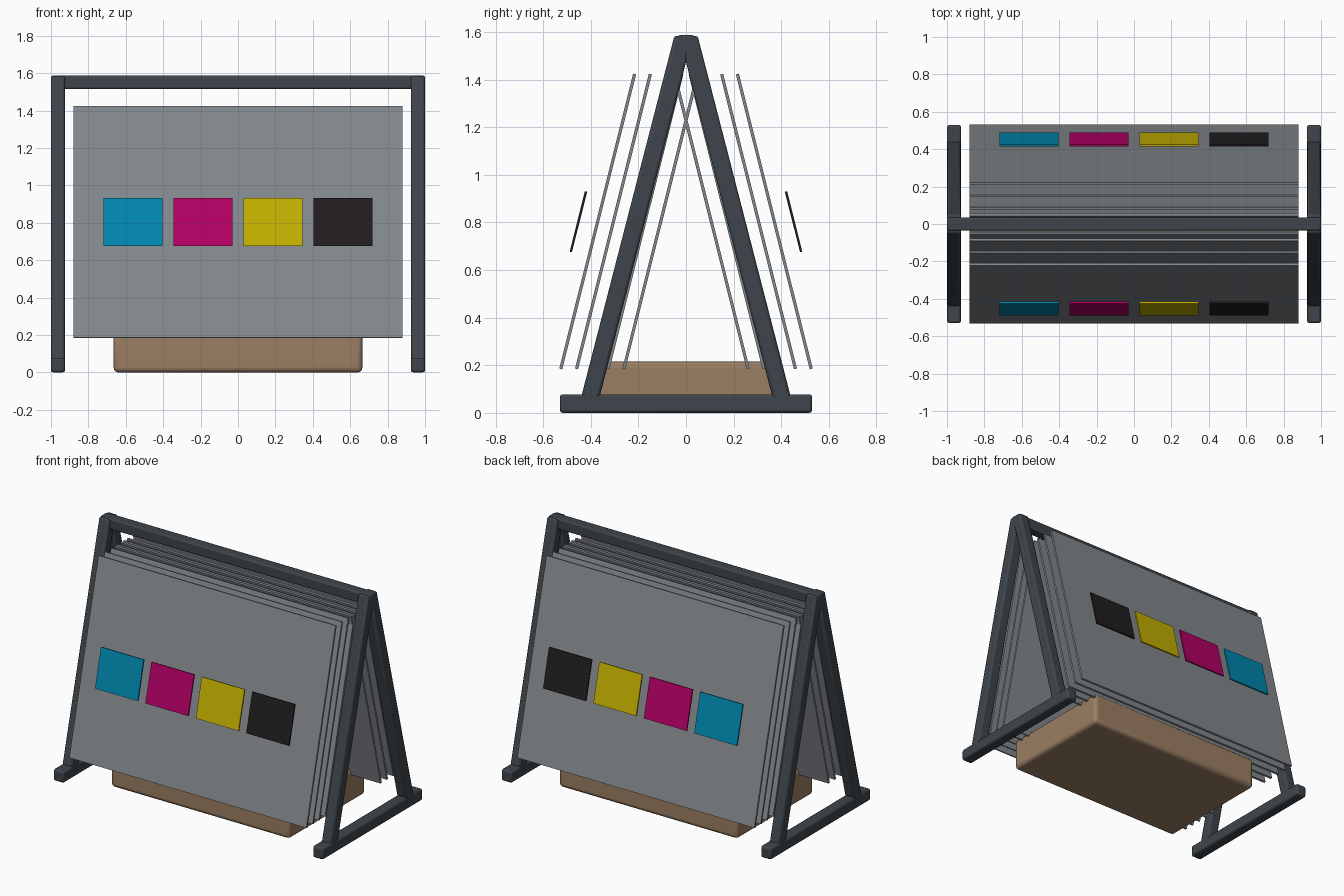
import bpy, math
from mathutils import Vector

if "Cube" in bpy.data.objects:
    bpy.data.objects.remove(bpy.data.objects["Cube"])


def material(name, rgb):
    m = bpy.data.materials.new(name)
    m.diffuse_color = (*rgb, 1)
    m.use_nodes = True
    m.node_tree.nodes["Principled BSDF"].inputs["Base Color"].default_value = m.diffuse_color
    return m


FRAME = material("dark_slate", (0.048, 0.06, 0.07))
PANEL = material("sheet_grey", (0.23, 0.25, 0.27))
WOOD = material("tan_wood", (0.33, 0.21, 0.125))
INKS = [("cyan", (0.0, 0.24, 0.42)), ("magenta", (0.45, 0.0, 0.125)),
        ("yellow", (0.55, 0.43, 0.0)), ("black", (0.015, 0.012, 0.013))]
INKS = [(n, material(n, c)) for n, c in INKS]


def box(name, size, loc, mat, tilt=0, bevel=0, segments=2):
    bpy.ops.mesh.primitive_cube_add(size=1, location=loc, rotation=(tilt, 0, 0))
    ob = bpy.context.object
    ob.name = name
    ob.scale = size
    bpy.ops.object.transform_apply(location=False, rotation=False, scale=True)
    ob.data.materials.append(mat)
    if bevel:
        b = ob.modifiers.new("rounded_edges", 'BEVEL')
        b.width = bevel
        b.segments = segments
        bpy.ops.object.shade_smooth_by_angle(angle=math.radians(40))
    return ob


# A-frame ends: foot rail plus two leaning legs
for end, x in (("left", -0.9625), ("right", 0.9625)):
    box(f"{end}_foot", (0.075, 1.06, 0.078), (x, 0, 0.039), FRAME, bevel=0.012)
    for side, s in (("front", -1), ("back", 1)):
        low, high = Vector((x, s * 0.409, 0.038)), Vector((x, s * 0.012, 1.577))
        d = high - low
        box(f"{end}_{side}_leg", (0.075, 0.075, d.length), (low + high) / 2,
            FRAME, tilt=math.atan2(-d.y, d.z), bevel=0.012)

# Ridge beam
box("top_beam", (2.0, 0.072, 0.072), (0, 0, 1.551), FRAME, bevel=0.01)

# Wooden base block
box("base_block", (1.33, 0.81, 0.215), (0, 0, 0.1075), WOOD, bevel=0.025, segments=3)

# Leaning sheets and colour swatches on both sides
LEAN = math.atan2(0.3105, 1.24)
for side, s in (("front", -1), ("back", 1)):
    for i in range(5):
        box(f"{side}_sheet_{i + 1}", (1.76, 0.013, 1.277),
            (0, s * (0.371 - 0.0662 * i), 0.804), PANEL, tilt=s * LEAN)
    for i, (ink, mat) in enumerate(INKS):
        box(f"{side}_{ink}_swatch", (0.317, 0.01, 0.262),
            (-0.561 + 0.374 * i, s * 0.452, 0.803), mat, tilt=s * LEAN)
